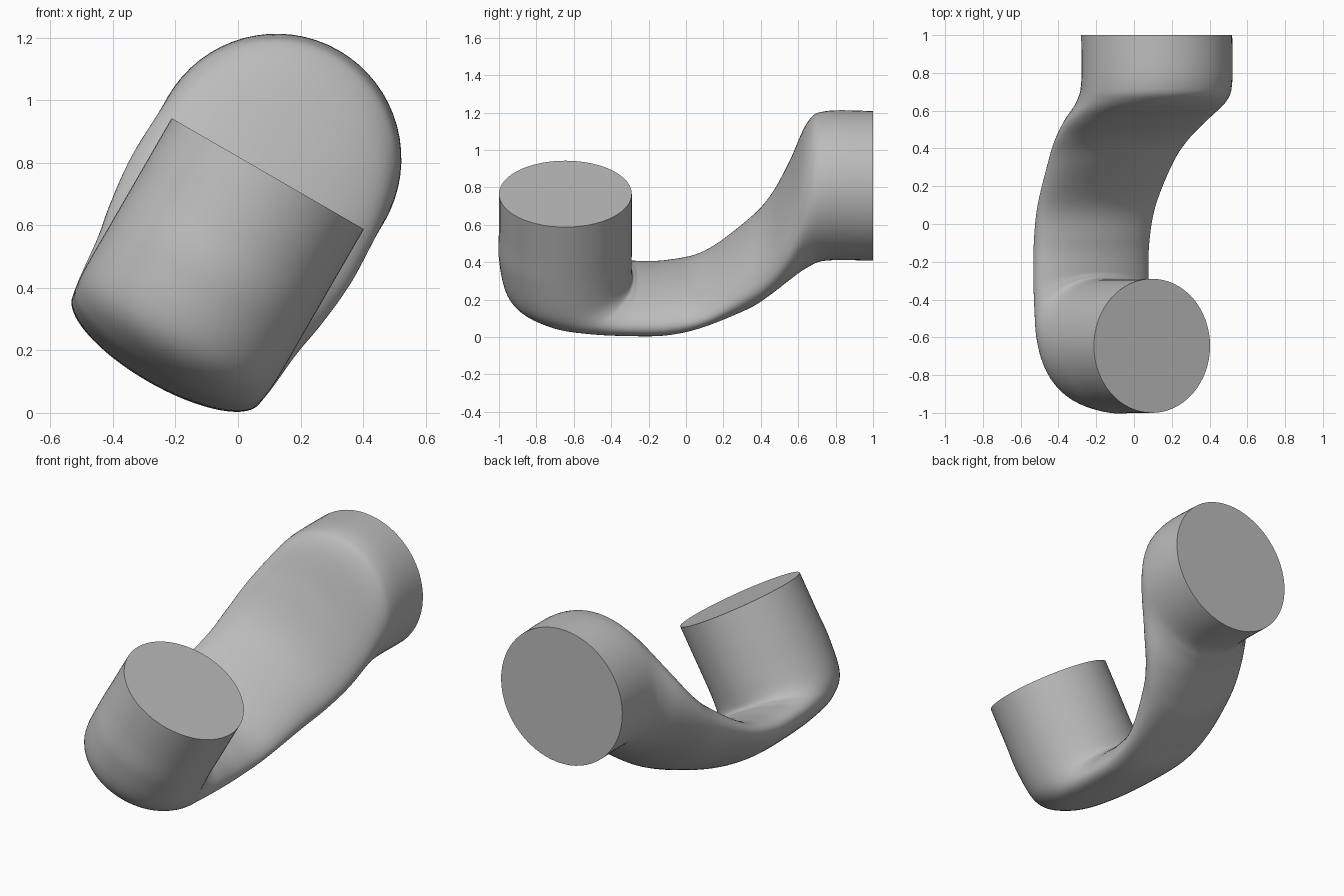
import bpy
import bmesh
from math import radians, sin, cos, pi
from mathutils import Vector

cube = bpy.data.objects.get("Cube")
if cube:
    bpy.data.objects.remove(cube, do_unlink=True)

# The bend lies in a plane leaning sideways
LEAN = radians(30)
SIDE = Vector((cos(LEAN), 0, -sin(LEAN)))
RISE = Vector((sin(LEAN), 0, cos(LEAN)))
FORE = Vector((0, 1, 0))
OFFSET = -0.3
RING = 64
STEPS = 8

# Stations: inner rail (y, rise), outer rail (y, rise), half width
stations = [
    (-0.29, 0.71, -1, 0.71, 0.355),
    (-0.29, 0.5, -1, 0.5, 0.355),
    (-0.29, 0.34, -1, 0.31, 0.355),
    (-0.29, 0.24, -0.95, 0.1, 0.355),
    (-0.285, 0.2, -0.8, 0, 0.35),
    (-0.27, 0.19, -0.6, -0.04, 0.345),
    (-0.24, 0.185, -0.35, -0.055, 0.345),
    (-0.1, 0.19, -0.1, -0.05, 0.346),
    (0.1, 0.24, 0.1, 0.01, 0.355),
    (0.33, 0.45, 0.33, 0.1, 0.37),
    (0.45, 0.6, 0.45, 0.185, 0.39),
    (0.55, 0.82, 0.55, 0.26, 0.405),
    (0.65, 1.09, 0.65, 0.32, 0.4),
    (0.75, 1.16, 0.75, 0.36, 0.4),
    (1, 1.16, 1, 0.36, 0.4),
]


def spline(a, b, c, d, t):
    """Smooth curve value between b and c."""
    return b + 0.5 * t * (c - a + t * (2 * a - 5 * b + 4 * c - d + t * (3 * (b - c) + d - a)))


def sample(points):
    last = len(points) - 1
    for i in range(last):
        around = [points[min(max(i + k, 0), last)] for k in (-1, 0, 1, 2)]
        for s in range(STEPS):
            yield [spline(*v, s / STEPS) for v in zip(*around)]
    yield points[-1]


def add_ring(bm, station):
    """Elliptical section spanning the two rails."""
    inner_y, inner_d, outer_y, outer_d, width = station
    inner = FORE * inner_y + RISE * inner_d
    outer = FORE * outer_y + RISE * outer_d
    centre = (inner + outer) / 2 + SIDE * OFFSET
    half = (inner - outer) / 2
    ring = []
    for i in range(RING):
        a = 2 * pi * i / RING
        ring.append(bm.verts.new(centre + half * cos(a) + SIDE * (width * sin(a))))
    return ring


# Bent pipe body with flat end caps
bm = bmesh.new()
rings = [add_ring(bm, s) for s in sample(stations)]
for r, q in zip(rings, rings[1:]):
    for i in range(RING):
        j = (i + 1) % RING
        bm.faces.new((r[i], r[j], q[j], q[i]))
bm.faces.new(rings[0])
bm.faces.new(rings[-1])
bmesh.ops.recalc_face_normals(bm, faces=bm.faces)
mesh = bpy.data.meshes.new("bent_pipe")
bm.to_mesh(mesh)
bm.free()
pipe = bpy.data.objects.new("bent_pipe", mesh)
bpy.context.collection.objects.link(pipe)

# Plain grey material
grey = bpy.data.materials.new("plain_grey")
grey.use_nodes = True
colour = (0.5, 0.5, 0.5, 1)
grey.diffuse_color = colour
grey.node_tree.nodes["Principled BSDF"].inputs["Base Color"].default_value = colour
mesh.materials.append(grey)

bpy.ops.object.select_all(action="DESELECT")
pipe.select_set(True)
bpy.context.view_layer.objects.active = pipe
bpy.ops.object.shade_smooth_by_angle(angle=radians(40))
